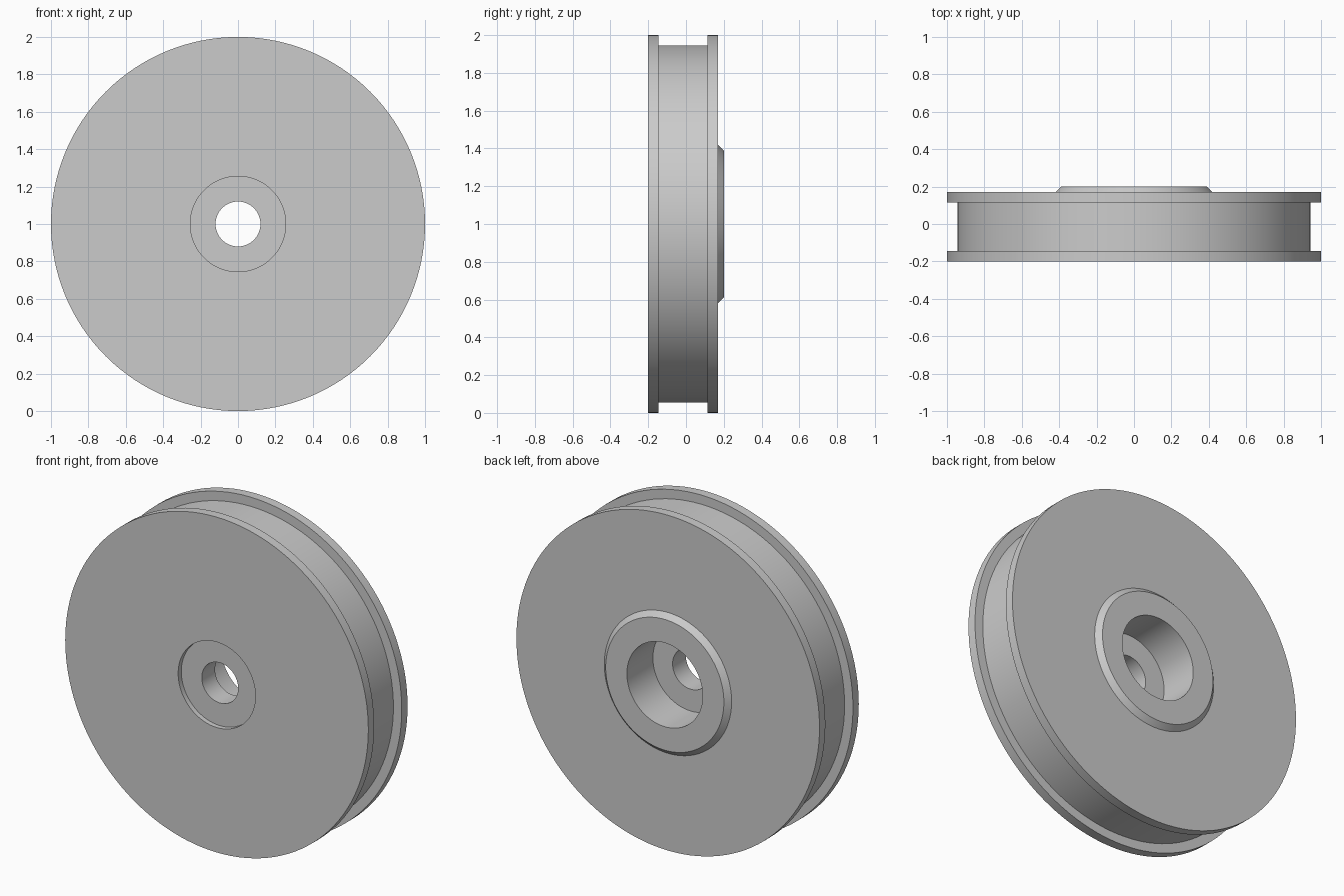
import bpy
import bmesh
import math
from mathutils import Vector

cube = bpy.data.objects.get("Cube")
if cube:
    bpy.data.objects.remove(cube, do_unlink=True)

SEGMENTS = 128
CENTER = Vector((0, 0, 1))

# Closed cross-section as (radius, y)
profile = [
    (0.12, -0.17), (0.255, -0.17), (0.255, -0.20),   # shallow front recess
    (1.0, -0.20), (1.0, -0.145),                     # front flange
    (0.945, -0.145), (0.945, 0.115),                 # groove
    (1.0, 0.115), (1.0, 0.17),                       # back flange
    (0.42, 0.17), (0.39, 0.20),                      # chamfered boss
    (0.25, 0.20), (0.25, -0.045), (0.12, -0.045),    # counterbore and axle hole
]

# Spin the section around the axle
bm = bmesh.new()
verts = [bm.verts.new(CENTER + Vector((r, y, 0))) for r, y in profile]
edges = [bm.edges.new((a, b)) for a, b in zip(verts, verts[1:] + verts[:1])]
bmesh.ops.spin(bm, geom=verts + edges, cent=CENTER, axis=(0, 1, 0),
               angle=math.tau, steps=SEGMENTS)
bmesh.ops.remove_doubles(bm, verts=bm.verts[:], dist=0.0001)
bmesh.ops.recalc_face_normals(bm, faces=bm.faces[:])

mesh = bpy.data.meshes.new("pulley_wheel")
bm.to_mesh(mesh)
bm.free()
wheel = bpy.data.objects.new("pulley_wheel", mesh)
bpy.context.collection.objects.link(wheel)

# Plain light grey
color = (0.6, 0.6, 0.6, 1)
grey = bpy.data.materials.new("light_grey")
grey.use_nodes = True
grey.diffuse_color = color
grey.node_tree.nodes["Principled BSDF"].inputs["Base Color"].default_value = color
mesh.materials.append(grey)

# Smooth round walls, crisp rims
bpy.ops.object.select_all(action="DESELECT")
wheel.select_set(True)
bpy.context.view_layer.objects.active = wheel
bpy.ops.object.shade_smooth_by_angle(angle=math.radians(30))
